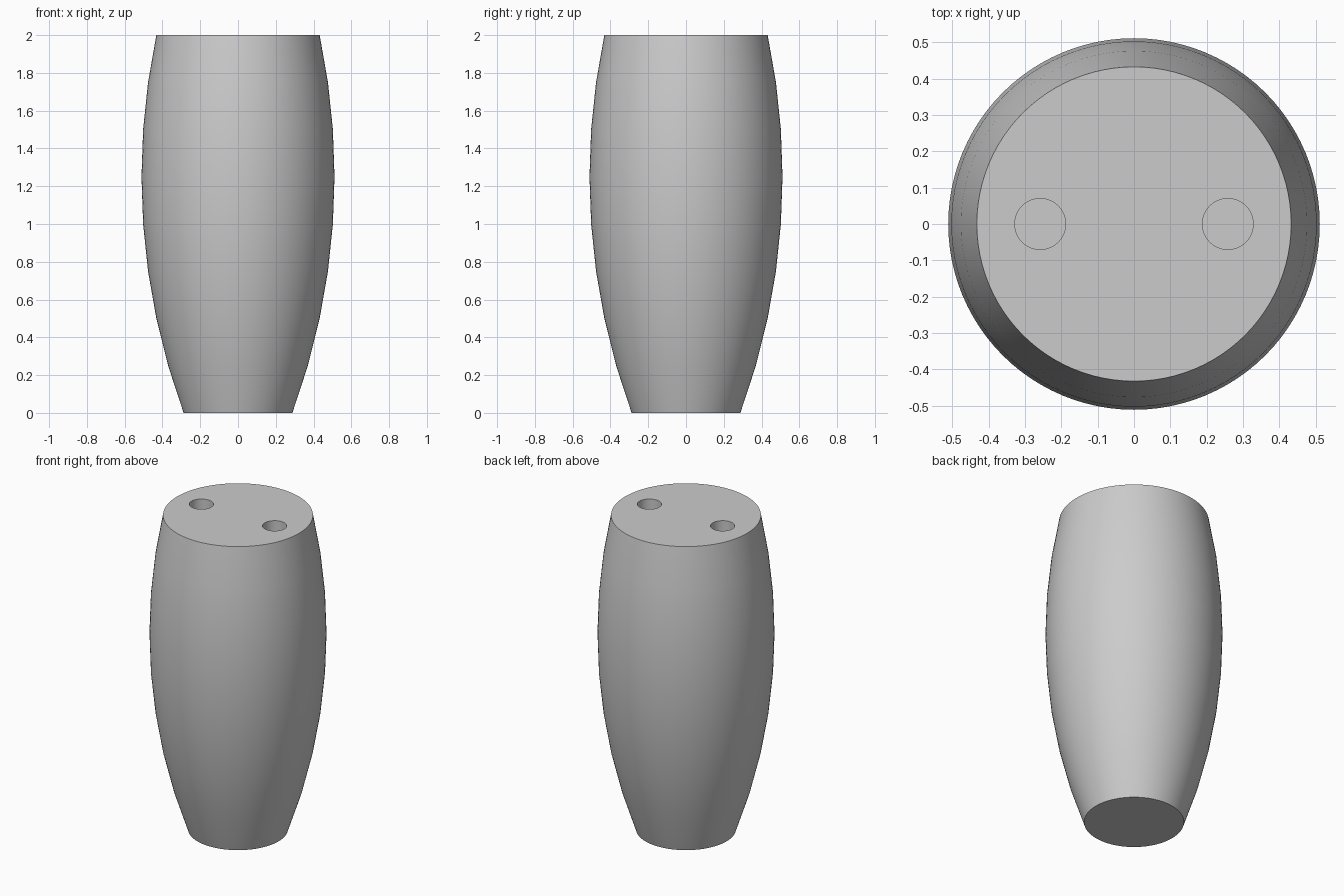
import bpy
import bmesh
import math

cube = bpy.data.objects.get("Cube")
if cube:
    bpy.data.objects.remove(cube, do_unlink=True)

HEIGHT = 2.0
BELLY_Z = 1.25        # height of the widest point
BELLY_RADIUS = 0.511
ARC_RADIUS = 3.615    # radius of the bulging side curve
RINGS = 8
SIDES = 96
HOLE_X, HOLE_RADIUS, HOLE_DEPTH = 0.258, 0.07, 0.3

grey = bpy.data.materials.new("light_grey")
grey.use_nodes = True
colour = (0.6, 0.6, 0.6, 1)
grey.diffuse_color = colour
grey.node_tree.nodes["Principled BSDF"].inputs["Base Color"].default_value = colour


def side_radius(z):
    drop = ARC_RADIUS - math.sqrt(ARC_RADIUS ** 2 - (z - BELLY_Z) ** 2)
    return BELLY_RADIUS - drop


# Barrel body: stacked rings following an arc, capped at both ends
bm = bmesh.new()
rings = []
for i in range(RINGS + 1):
    z = HEIGHT * i / RINGS
    r = side_radius(z)
    angles = [2 * math.pi * k / SIDES for k in range(SIDES)]
    rings.append([bm.verts.new((r * math.cos(a), r * math.sin(a), z)) for a in angles])
for low, high in zip(rings, rings[1:]):
    for k in range(SIDES):
        n = (k + 1) % SIDES
        bm.faces.new((low[k], low[n], high[n], high[k]))
bm.faces.new(rings[0][::-1])
bm.faces.new(rings[-1])
mesh = bpy.data.meshes.new("barrel_body")
bm.to_mesh(mesh)
bm.free()
body = bpy.data.objects.new("barrel_body", mesh)
bpy.context.collection.objects.link(body)
mesh.materials.append(grey)

# Two round sockets bored into the top
for name, side in (("left", 1), ("right", -1)):
    bpy.ops.mesh.primitive_cylinder_add(
        vertices=48, radius=HOLE_RADIUS, depth=2 * HOLE_DEPTH,
        location=(side * HOLE_X, 0, HEIGHT))
    cutter = bpy.context.object
    cutter.name = name + "_hole_cutter"
    cutter.hide_render = True
    cutter.data.materials.append(grey)
    bore = body.modifiers.new(name + "_hole", "BOOLEAN")
    bore.operation = "DIFFERENCE"
    bore.solver = "EXACT"
    bore.object = cutter
    bpy.ops.object.select_all(action="DESELECT")
    body.select_set(True)
    bpy.context.view_layer.objects.active = body
    bpy.ops.object.modifier_apply(modifier=bore.name)
    bpy.data.objects.remove(cutter, do_unlink=True)

# Smooth sides, crisp rims
bpy.ops.object.shade_smooth_by_angle(angle=math.radians(30))
